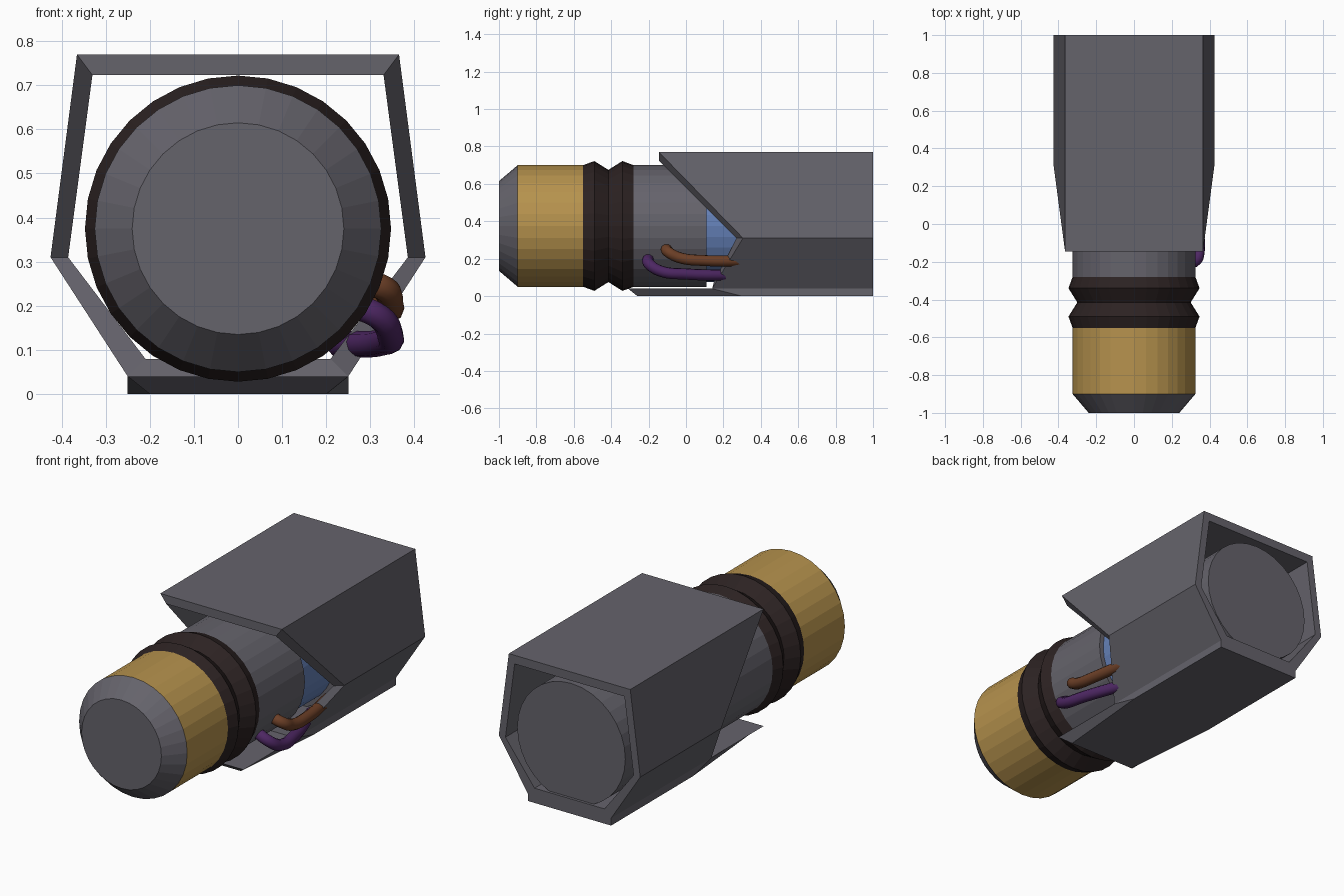
import bpy
import bmesh
import math
from mathutils import Vector

cube = bpy.data.objects.get("Cube")
if cube:
    bpy.data.objects.remove(cube, do_unlink=True)


def material(name, r, g, b):
    mat = bpy.data.materials.new(name)
    mat.use_nodes = True
    mat.diffuse_color = (r, g, b, 1)
    mat.node_tree.nodes["Principled BSDF"].inputs["Base Color"].default_value = (r, g, b, 1)
    return mat


grey = material("steel grey", 0.13, 0.125, 0.148)
gold = material("brass gold", 0.47, 0.29, 0.075)
black = material("dark rubber", 0.025, 0.016, 0.016)
blue = material("core blue", 0.13, 0.22, 0.48)
brown = material("cable brown", 0.15, 0.05, 0.02)
purple = material("cable purple", 0.075, 0.02, 0.125)

AXIS_Z = 0.375
SIDES = 32


def finish(name, bm, mat):
    bmesh.ops.recalc_face_normals(bm, faces=bm.faces[:])
    mesh = bpy.data.meshes.new(name)
    bm.to_mesh(mesh)
    bm.free()
    mesh.materials.append(mat)
    obj = bpy.data.objects.new(name, mesh)
    bpy.context.collection.objects.link(obj)
    return obj


def bridge(bm, loops):
    """Join neighbouring closed loops of vertices with quads."""
    for a, b in zip(loops, loops[1:]):
        n = len(a)
        for i in range(n):
            j = (i + 1) % n
            bm.faces.new((a[i], a[j], b[j], b[i]))


def lathe(name, profile, mat):
    """Turn a (y, radius) profile about the long axis, with capped ends."""
    bm = bmesh.new()
    loops = []
    for y, r in profile:
        angles = [2 * math.pi * i / SIDES for i in range(SIDES)]
        loops.append([bm.verts.new((r * math.sin(a), y, AXIS_Z + r * math.cos(a)))
                      for a in angles])
    bridge(bm, loops)
    bm.faces.new(loops[0])
    bm.faces.new(loops[-1])
    return finish(name, bm, mat)


def cable(name, points, radius, mat):
    """Smooth round tube through the given points."""
    curve = bpy.data.curves.new(name, "CURVE")
    curve.dimensions = "3D"
    curve.bevel_depth = radius
    curve.bevel_resolution = 3
    curve.resolution_u = 6
    curve.use_fill_caps = True
    spline = curve.splines.new("BEZIER")
    spline.bezier_points.add(len(points) - 1)
    for bp, p in zip(spline.bezier_points, points):
        bp.co = Vector(p)
        bp.handle_left_type = bp.handle_right_type = "AUTO"
    curve.materials.append(mat)
    obj = bpy.data.objects.new(name, curve)
    bpy.context.collection.objects.link(obj)
    return obj


# Cylinder parts, front to back
lathe("nose", [(-1, 0.24), (-0.9, 0.325)], grey)
lathe("gold_sleeve", [(-0.9, 0.325), (-0.55, 0.325)], gold)
lathe("rubber_bellows", [(-0.55, 0.325), (-0.49, 0.347), (-0.415, 0.3),
                         (-0.34, 0.347), (-0.28, 0.325)], black)
lathe("body", [(-0.28, 0.325), (0.11, 0.325)], grey)
lathe("blue_core", [(0.11, 0.3), (0.4, 0.3)], blue)
lathe("rear_body", [(0.4, 0.325), (0.985, 0.325)], grey)

# Hollow six-sided shell with a slanted front: (x, front y, z) of one half
outer_half = [(0.365, -0.145, 0.77), (0.425, 0.305, 0.31), (0.25, 0.14, 0.04)]
inner_half = [(0.33, -0.145, 0.723), (0.385, 0.27, 0.31), (0.21, 0.15, 0.08)]


def mirrored(half):
    return half + [(-x, y, z) for x, y, z in reversed(half)]


bm = bmesh.new()
outer, inner = mirrored(outer_half), mirrored(inner_half)
outer_front = [bm.verts.new(p) for p in outer]
outer_back = [bm.verts.new((x, 1, z)) for x, y, z in outer]
inner_front = [bm.verts.new(p) for p in inner]
inner_back = [bm.verts.new((x, 1, z)) for x, y, z in inner]
bridge(bm, [outer_front, outer_back, inner_back, inner_front, outer_front])
finish("shell", bm, grey)

# Floor plate with a pointed front tongue: (top y, bottom y, bottom half width)
bm = bmesh.new()
loops = []
for top_y, low_y, low_x in [(-0.31, -0.26, 0.2), (0.14, 0.3, 0.25), (1, 1, 0.25)]:
    loops.append([bm.verts.new(p) for p in ((-0.25, top_y, 0.04), (0.25, top_y, 0.04),
                                            (low_x, low_y, 0), (-low_x, low_y, 0))])
bridge(bm, loops)
bm.faces.new(loops[0])
bm.faces.new(loops[-1])
finish("floor_plate", bm, grey)

# Cables on the left flank
cable("brown_cable", [(0.27, -0.1, 0.255), (0.33, -0.1, 0.24), (0.345, -0.04, 0.207),
                      (0.34, 0.1, 0.19), (0.3, 0.35, 0.19)], 0.03, brown)
cable("purple_cable", [(0.25, -0.2, 0.205), (0.32, -0.2, 0.175), (0.345, -0.14, 0.135),
                       (0.33, 0, 0.118), (0.23, 0.3, 0.112)], 0.03, purple)
